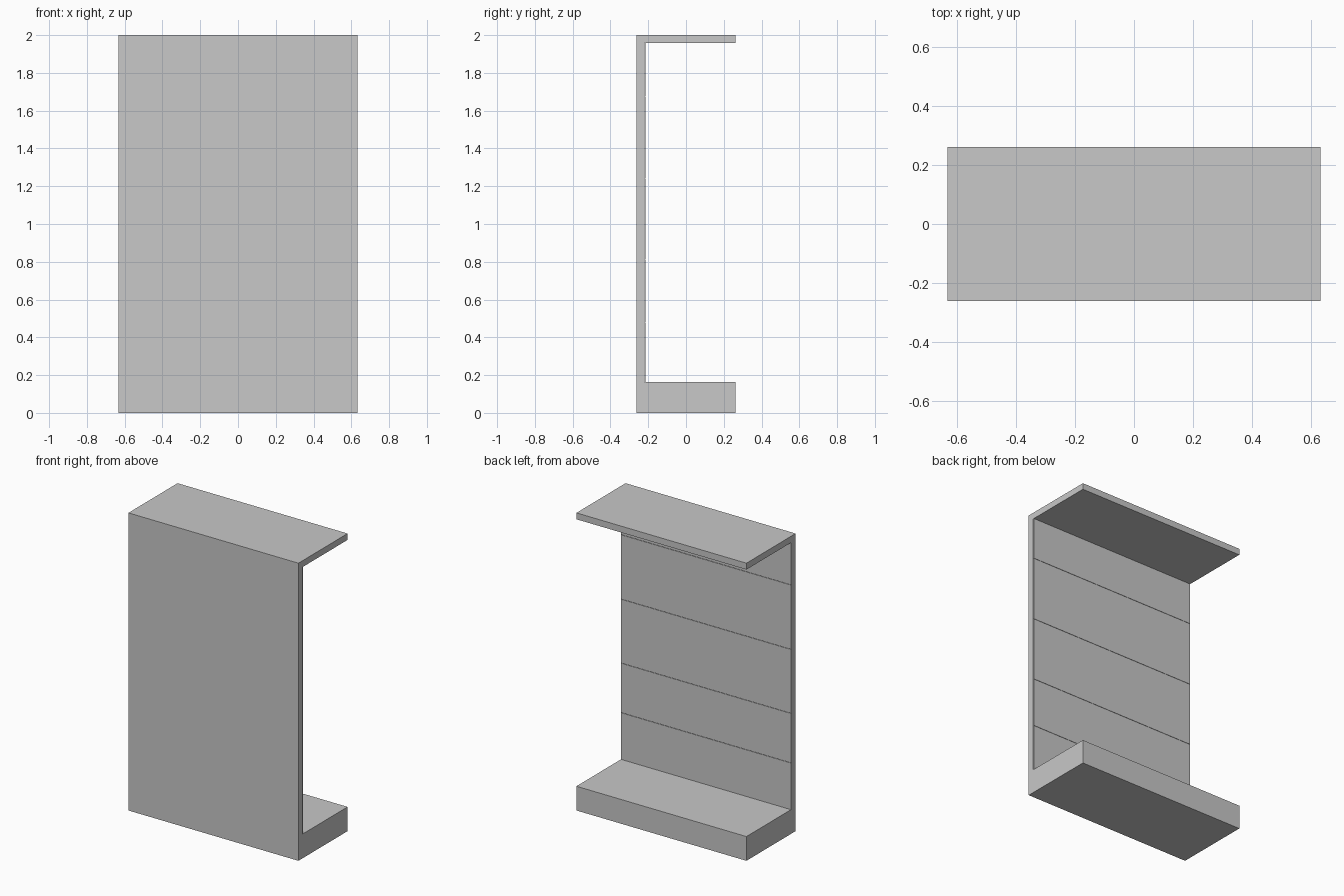
import bpy

if "Cube" in bpy.data.objects:
    bpy.data.objects.remove(bpy.data.objects["Cube"])

grey = bpy.data.materials.new("light grey")
grey.diffuse_color = (0.58, 0.58, 0.58, 1)
grey.use_nodes = True
grey.node_tree.nodes["Principled BSDF"].inputs["Base Color"].default_value = grey.diffuse_color

HALF_W, HALF_D, HEIGHT = 0.632, 0.261, 2.0
BASE_TOP, CANOPY_BOTTOM = 0.163, 1.957
WALL_FRONT, PANEL_FACE = -0.219, -0.212


def add_mesh(name, verts, faces):
    mesh = bpy.data.meshes.new(name)
    mesh.from_pydata(verts, [], faces)
    mesh.materials.append(grey)
    obj = bpy.data.objects.new(name, mesh)
    bpy.context.collection.objects.link(obj)
    return obj


def extrude_profile(name, profile):
    """Extrude a (y, z) outline, counter-clockwise seen from +x, across the width."""
    n = len(profile)
    verts = [(x, y, z) for x in (-HALF_W, HALF_W) for y, z in profile]
    faces = [tuple(reversed(range(n))), tuple(range(n, 2 * n))]
    faces += [(i, (i + 1) % n, n + (i + 1) % n, n + i) for i in range(n)]
    return add_mesh(name, verts, faces)


# C-shaped shell: base plinth, tall back wall and top canopy
extrude_profile("display_unit_shell", [
    (-HALF_D, 0), (HALF_D, 0), (HALF_D, BASE_TOP), (WALL_FRONT, BASE_TOP),
    (WALL_FRONT, CANOPY_BOTTOM), (HALF_D, CANOPY_BOTTOM),
    (HALF_D, HEIGHT), (-HALF_D, HEIGHT)])

# Thin lining panels stacked up the inside of the wall, with fine seams between
seams = [BASE_TOP, 0.477, 0.81, 1.24, 1.673, CANOPY_BOTTOM]
GAP = 0.001
for i, (low, high) in enumerate(zip(seams, seams[1:])):
    z0 = low + (GAP if i else 0)
    z1 = high - (GAP if i < len(seams) - 2 else 0)
    extrude_profile(f"lining_panel_{i + 1}", [
        (PANEL_FACE - 0.003, z0), (PANEL_FACE, z0),
        (PANEL_FACE, z1), (PANEL_FACE - 0.003, z1)])
